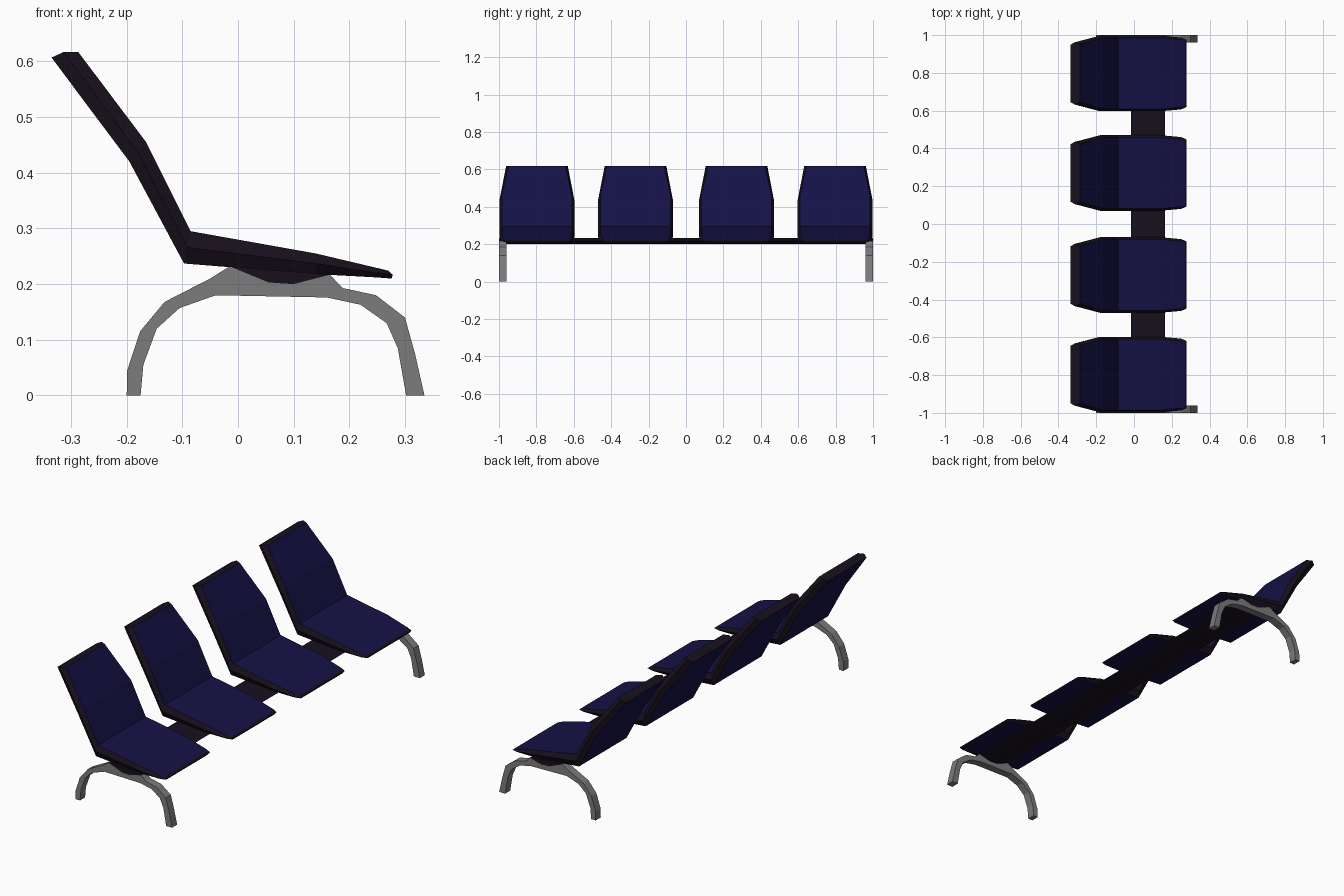
import bpy, bmesh

if "Cube" in bpy.data.objects:
    bpy.data.objects.remove(bpy.data.objects["Cube"])


def material(name, color):
    m = bpy.data.materials.new(name)
    m.diffuse_color = color
    m.use_nodes = True
    m.node_tree.nodes["Principled BSDF"].inputs["Base Color"].default_value = m.diffuse_color
    return m


blue = material("blue upholstery", (0.007, 0.006, 0.06, 1))
dark = material("dark trim", (0.009, 0.005, 0.012, 1))
grey = material("grey metal", (0.2, 0.2, 0.2, 1))


def finish(bm, name, mats):
    bmesh.ops.recalc_face_normals(bm, faces=bm.faces)
    me = bpy.data.meshes.new(name)
    bm.to_mesh(me)
    bm.free()
    for m in mats:
        me.materials.append(m)
    ob = bpy.data.objects.new(name, me)
    bpy.context.collection.objects.link(ob)
    return ob


def extrude_profile(name, profile, y0, y1, mat):
    bm = bmesh.new()
    face = bm.faces.new([bm.verts.new((x, y0, z)) for x, z in profile])
    ext = bmesh.ops.extrude_face_region(bm, geom=[face])
    moved = [v for v in ext["geom"] if isinstance(v, bmesh.types.BMVert)]
    bmesh.ops.translate(bm, verts=moved, vec=(0, y1 - y0, 0))
    bmesh.ops.triangulate(bm, faces=[f for f in bm.faces if len(f.verts) > 4])
    return finish(bm, name, [mat])


# Seat shell stations: upper surface, middle of rim, under surface (x, z), half width
STATIONS = [
    ((-0.287, 0.617), (-0.313, 0.617), (-0.335, 0.607), 0.165),
    ((-0.165, 0.455), (-0.180, 0.437), (-0.195, 0.420), 0.200),
    ((-0.085, 0.295), (-0.091, 0.266), (-0.097, 0.237), 0.200),
    ((0.140, 0.255), (0.140, 0.237), (0.140, 0.218), 0.200),
    ((0.250, 0.229), (0.250, 0.220), (0.250, 0.212), 0.190),
    ((0.270, 0.224), (0.278, 0.217), (0.276, 0.210), 0.178),
]
INSET = 0.012


def seat(name, y):
    bm = bmesh.new()
    rings = []
    for top, mid, low, w in STATIONS:
        section = [(top, INSET - w), (top, w - INSET), (mid, w),
                   (low, w - INSET), (low, INSET - w), (mid, -w)]
        rings.append([bm.verts.new((p[0], y + dy, p[1])) for p, dy in section])
    for a, b in zip(rings, rings[1:]):
        for i in range(6):
            j = (i + 1) % 6
            f = bm.faces.new((a[i], a[j], b[j], b[i]))
            f.material_index = 0 if i in (0, 3) else 1   # blue faces, dark rim
    for r in (rings[0], rings[-1]):
        for quad in ((0, 1, 2, 5), (5, 2, 3, 4)):
            bm.faces.new([r[i] for i in quad]).material_index = 1
    return finish(bm, name, [blue, dark])


for n, y in enumerate((-0.797, -0.27, 0.27, 0.797), 1):
    seat(f"seat_{n}", y)

# Beam joining the seats
BEAM = [(-0.015, 0.232), (0.055, 0.203), (0.1, 0.2), (0.165, 0.217)]
extrude_profile("support_beam", BEAM, -0.998, 0.998, dark)

# Arched leg frames at both ends, notched around the beam
LEG = [(-0.2, 0), (-0.199, 0.045), (-0.176, 0.115), (-0.132, 0.168),
       (-0.05, 0.21)] + BEAM + [
       (0.188, 0.193), (0.248, 0.18), (0.3, 0.14), (0.318, 0.075),
       (0.335, 0), (0.302, 0), (0.287, 0.085), (0.267, 0.13), (0.22, 0.163),
       (0.16, 0.176), (-0.04, 0.18), (-0.105, 0.157), (-0.146, 0.12),
       (-0.17, 0.055), (-0.175, 0)]
extrude_profile("leg_frame_left", LEG, -1.0, -0.96, grey)
extrude_profile("leg_frame_right", LEG, 0.96, 1.0, grey)
